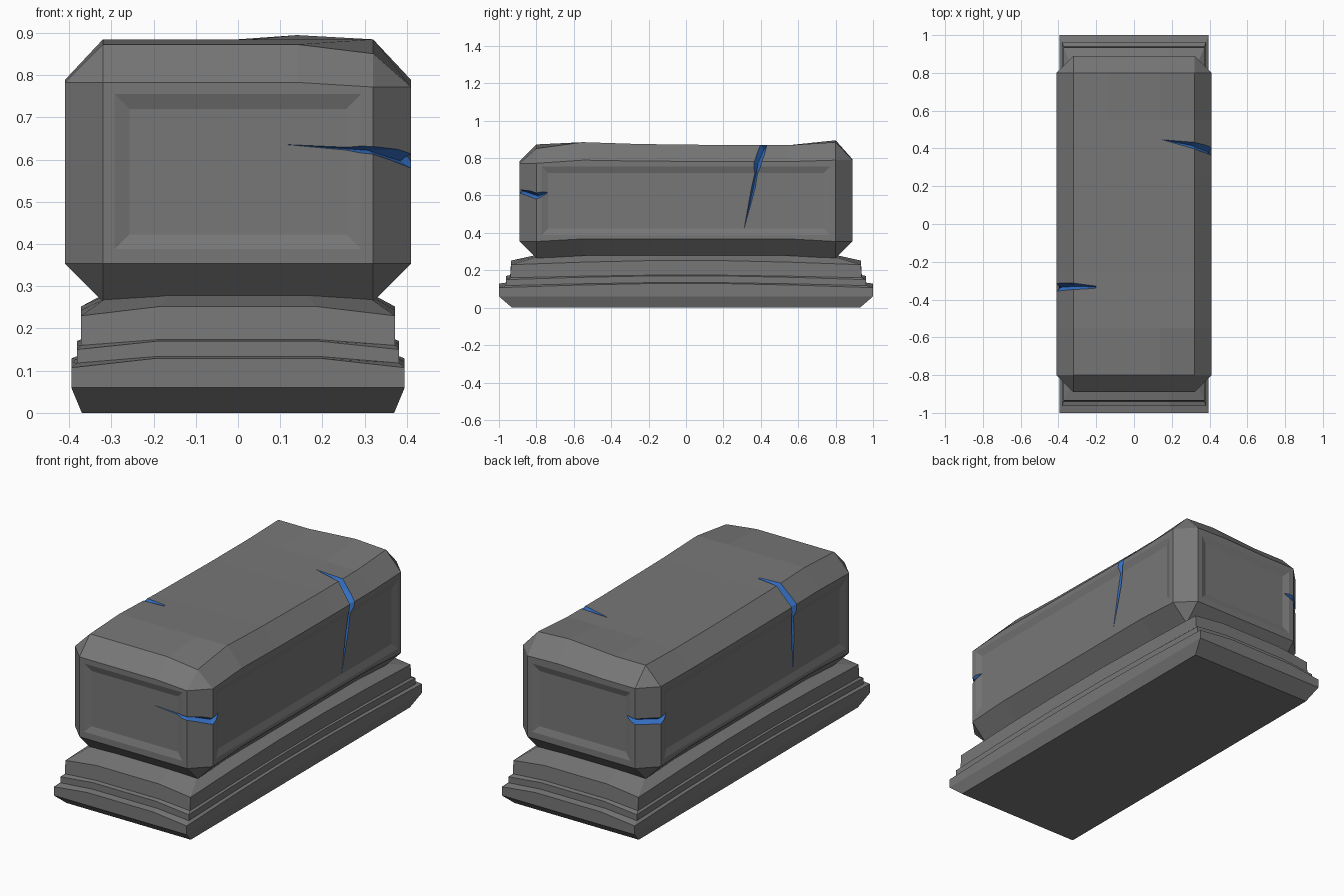
import bpy, bmesh
from mathutils import Vector

if "Cube" in bpy.data.objects:
    bpy.data.objects.remove(bpy.data.objects["Cube"])

def material(name, col):
    m = bpy.data.materials.new(name)
    m.diffuse_color = (*col, 1)
    m.use_nodes = True
    m.node_tree.nodes["Principled BSDF"].inputs["Base Color"].default_value = m.diffuse_color
    return m

stone = material("grey stone", (0.185, 0.185, 0.185))
glow = material("blue crack", (0.035, 0.16, 0.55))

def finish(bm, name):
    bmesh.ops.recalc_face_normals(bm, faces=bm.faces[:])
    me = bpy.data.meshes.new(name)
    bm.to_mesh(me)
    bm.free()
    me.materials.append(stone)
    me.materials.append(glow)
    ob = bpy.data.objects.new(name, me)
    bpy.context.collection.objects.link(ob)
    return ob

# stepped plinth: rectangular rings (half x, half y, corner z, rise mid-side)
RINGS = [(.37, .93, 0, 0), (.395, 1, .06, 0), (.395, 1, .107, .022),
         (.382, .963, .118, .016), (.382, .963, .15, .02), (.372, .94, .16, .014),
         (.372, .935, .23, .022), (.312, .79, .272, .012)]
FX, FY = (-1, -.5, .5), (-1, -.6, -.2, .2, .6)
loop = ([(f, -1) for f in FX] + [(1, f) for f in FY] +
        [(-f, 1) for f in FX] + [(-1, -f) for f in FY])
bm = bmesh.new()
rows = []
for hx, hy, z, rise in RINGS:
    row = []
    for fx, fy in loop:
        corner = abs(fx) == 1 and abs(fy) == 1
        k = 0 if corner else (.6 if max(abs(fy) * (abs(fx) == 1), 0) > .5 else 1)
        row.append(bm.verts.new((fx * hx, fy * hy, z + rise * k)))
    rows.append(row)
n = len(loop)
for a, b in zip(rows, rows[1:]):
    for i in range(n):
        j = (i + 1) % n
        bm.faces.new((a[i], a[j], b[j], b[i]))
bm.faces.new(rows[0][::-1])
bm.faces.new(rows[-1])
finish(bm, "stepped_plinth")

# body: chamfered block with shallow recessed side panels
bm = bmesh.new()
bmesh.ops.create_cube(bm, size=1)
Z0, Z1 = .27, .873
for v in bm.verts:
    v.co = (v.co.x * .82, v.co.y * 1.78, Z0 if v.co.z < 0 else Z1)
bmesh.ops.bevel(bm, geom=bm.edges[:], offset=.09, segments=1, profile=.5, affect='EDGES')
bm.normal_update()
sides = [f for f in bm.faces if max(abs(f.normal.x), abs(f.normal.y)) > .99]
bmesh.ops.inset_individual(bm, faces=sides, thickness=.028, use_even_offset=True)
bmesh.ops.inset_individual(bm, faces=sides, thickness=.035, depth=-.012, use_even_offset=True)

# worn, uneven top and underside
cuts = [((0, y, 0), (0, 1, 0)) for y in (-.55, -.25, .25, .55)]
cuts += [((x, 0, 0), (1, 0, 0)) for x in (-.14, .14)]
for co, no in cuts:
    bmesh.ops.bisect_plane(bm, geom=bm.verts[:] + bm.edges[:] + bm.faces[:],
                           plane_co=co, plane_no=no, dist=1e-5)

def wear(x, y):
    if y > .7:
        return .022 if .1 < x < .2 else (.012 if x > .2 else .002)
    if y < -.7:
        return -.022 if x > .3 else 0
    if -.6 < y < -.5:
        return .012
    return -.004 if y > .2 else .002

for v in bm.verts:
    x, y, z = v.co
    if z > .82:
        v.co.z += wear(x, y)
    elif z > .775:
        v.co.z += .5 * wear(x, y)
    elif z < .37:
        v.co.z += .008 if abs(y) < .7 else -.006
body = finish(bm, "stone_block")

# cracks: wedge cutters along (position, outward normal, width)
Y, Z = Vector((0, 1, 0)), Vector((0, 0, 1))
CRACKS = [
    (Y, [((.13, .45, .872), (0, 0, 1), 0), ((.32, .415, .869), (.4, 0, .9), .035),
         ((.41, .385, .781), (.9, 0, .4), .04), ((.402, .36, .64), (1, 0, 0), .024),
         ((.398, .31, .42), (1, 0, 0), 0)]),
    (Y, [((-.17, -.335, .874), (0, 0, 1), 0), ((-.32, -.33, .875), (-.4, 0, .9), .032),
         ((-.41, -.335, .785), (-.9, 0, .4), .04), ((-.402, -.34, .64), (-1, 0, 0), .024),
         ((-.398, -.34, .42), (-1, 0, 0), 0)]),
    (Z, [((.11, -.878, .636), (0, -1, 0), 0), ((.32, -.89, .622), (.4, -.9, 0), .018),
         ((.41, -.8, .597), (.9, -.4, 0), .034), ((.41, -.69, .634), (1, 0, 0), 0)]),
    (Z, [((-.24, .888, .63), (0, 1, 0), 0), ((-.32, .89, .605), (-.4, .9, 0), .03),
         ((-.41, .8, .6), (-.9, .4, 0), .034), ((-.41, .69, .634), (-1, 0, 0), 0)]),
]
DEPTH, OUT = .028, .02
helpers = []
for axis, path in CRACKS:
    bm = bmesh.new()
    secs = []
    for p, nrm, w in path[1:-1]:
        p, nrm = Vector(p), Vector(nrm).normalized()
        half = axis * (w / 2 * (DEPTH + OUT) / DEPTH)
        secs.append([bm.verts.new(c) for c in
                     (p - nrm * DEPTH, p + nrm * OUT + half, p + nrm * OUT - half)])
    for a, b in zip(secs, secs[1:]):
        for i in range(3):
            j = (i + 1) % 3
            bm.faces.new((a[i], a[j], b[j], b[i]))
    for sec, end in ((secs[0], path[0]), (secs[-1], path[-1])):
        tip = bm.verts.new(end[0])
        for i in range(3):
            bm.faces.new((sec[i], sec[(i + 1) % 3], tip))
    bmesh.ops.triangulate(bm, faces=bm.faces[:])
    for f in bm.faces:
        f.material_index = 1
    cutter = finish(bm, "crack_cutter")
    cutter.hide_render = True
    mod = body.modifiers.new("crack", 'BOOLEAN')
    mod.operation = 'DIFFERENCE'
    mod.solver = 'EXACT'
    mod.object = cutter
    helpers.append(cutter)

# bake the cracks into the block and drop the helpers
deps = bpy.context.evaluated_depsgraph_get()
baked = bpy.data.meshes.new_from_object(body.evaluated_get(deps))
body.modifiers.clear()
body.data = baked
for h in helpers:
    bpy.data.objects.remove(h)
